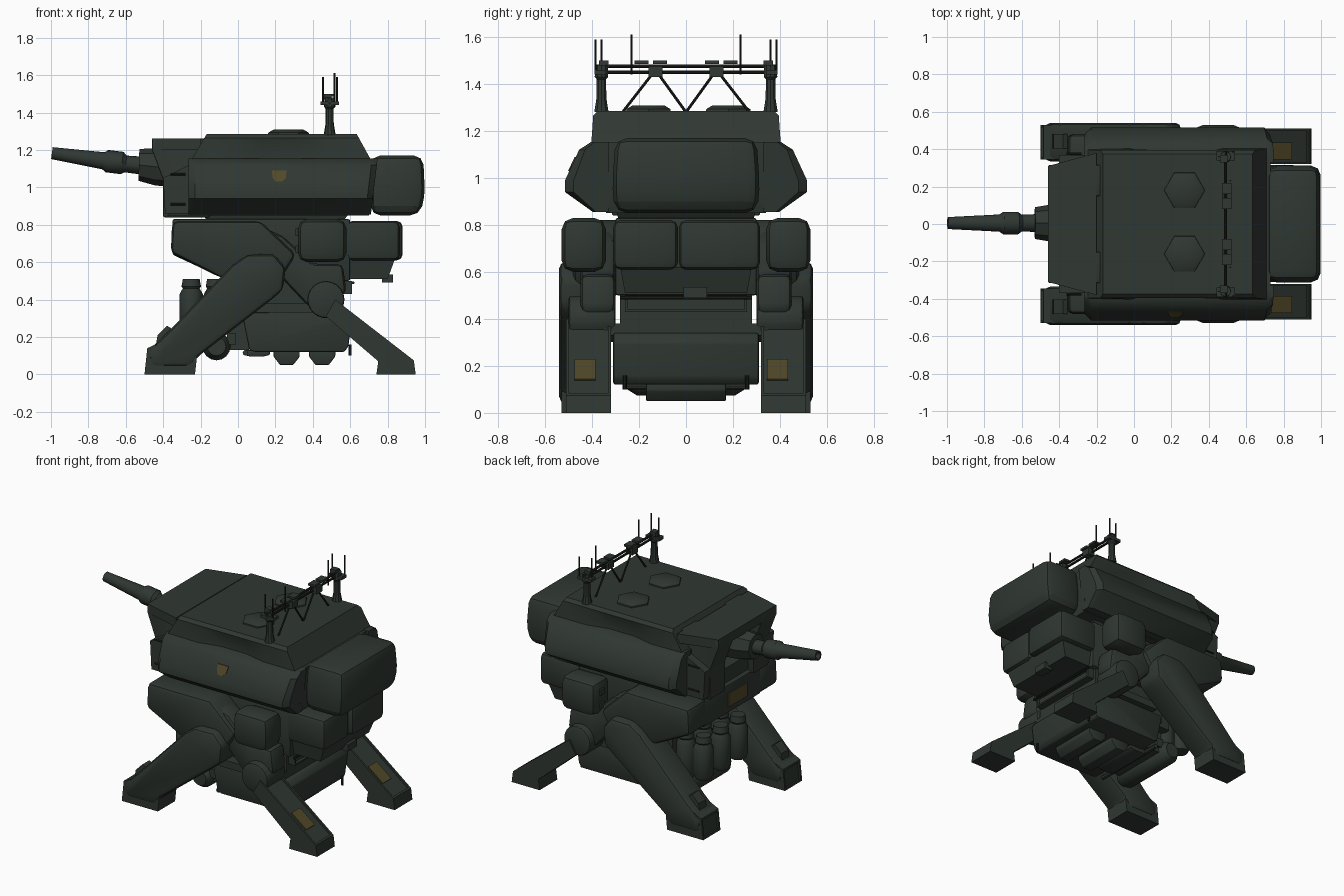
import bpy
import bmesh
import math
from mathutils import Vector

if "Cube" in bpy.data.objects:
    bpy.data.objects.remove(bpy.data.objects["Cube"], do_unlink=True)


def material(name, color):
    mat = bpy.data.materials.new(name)
    mat.use_nodes = True
    mat.diffuse_color = (*color, 1)
    shader = next(n for n in mat.node_tree.nodes if n.type == "BSDF_PRINCIPLED")
    shader.inputs["Base Color"].default_value = (*color, 1)
    shader.inputs["Roughness"].default_value = 0.8
    return mat


GREEN = material("dark_green_armour", (0.029, 0.039, 0.032))
BLACK = material("dark_metal", (0.014, 0.017, 0.014))
MUSTARD = material("mustard_marking", (0.085, 0.066, 0.022))


def finish(name, bm, mat=GREEN, bevel=0, mirror=False, recess=None):
    """Bevel, optionally sink one face, and turn a bmesh into an object."""
    bmesh.ops.recalc_face_normals(bm, faces=bm.faces)
    if bevel:
        bmesh.ops.bevel(bm, geom=bm.edges[:], offset=bevel, segments=2, profile=0.5,
                        affect="EDGES", clamp_overlap=True)
    if recess:
        direction, rim, depth = recess
        bm.normal_update()
        face = max(bm.faces, key=lambda f: f.normal.dot(Vector(direction)))
        push = face.normal * -depth
        bmesh.ops.inset_region(bm, faces=[face], thickness=rim)
        floor = bmesh.ops.extrude_face_region(bm, geom=[face])["geom"]
        bmesh.ops.delete(bm, geom=[face], context="FACES_ONLY")
        bmesh.ops.translate(bm, vec=push,
                            verts=[v for v in floor if isinstance(v, bmesh.types.BMVert)])
        bmesh.ops.recalc_face_normals(bm, faces=bm.faces)
    mesh = bpy.data.meshes.new(name)
    bm.to_mesh(mesh)
    bm.free()
    mesh.materials.append(mat)
    obj = bpy.data.objects.new(name, mesh)
    bpy.context.collection.objects.link(obj)
    if mirror:
        obj.modifiers.new("mirror_sides", "MIRROR").use_axis = (False, True, False)
    bpy.ops.object.select_all(action="DESELECT")
    obj.select_set(True)
    bpy.context.view_layer.objects.active = obj
    bpy.ops.object.shade_smooth_by_angle(angle=math.radians(35))


def loft(name, rings, **options):
    """Join closed rings of points and cap both ends."""
    bm = bmesh.new()
    loops = [[bm.verts.new(p) for p in ring] for ring in rings]
    for low, high in zip(loops, loops[1:]):
        for i in range(len(low)):
            j = (i + 1) % len(low)
            bm.faces.new((low[i], low[j], high[j], high[i]))
    bm.faces.new(loops[0])
    bm.faces.new(loops[-1])
    finish(name, bm, **options)


def prism(name, profile, y0, y1, **options):
    """Extrude an x-z profile across y."""
    loft(name, [[(x, y, z) for x, z in profile] for y in (y0, y1)], **options)


def block(name, x, y, z, **options):
    prism(name, [(x[0], z[0]), (x[1], z[0]), (x[1], z[1]), (x[0], z[1])], *y, **options)


def frustum(name, *levels, **options):
    """Stack rectangles given as x0, x1, half width, height."""
    loft(name, [[(a, -w, z), (b, -w, z), (b, w, z), (a, w, z)]
                for a, b, w, z in levels], **options)


def turned(name, stations, sides=20, **options):
    """Rings of (point, radius) around the line from first to last point."""
    axis = Vector(stations[-1][0]) - Vector(stations[0][0])
    turn = axis.to_track_quat("Z", "Y")
    angles = [math.tau * i / sides for i in range(sides)]
    loft(name, [[Vector(p) + turn @ Vector((r * math.cos(a), r * math.sin(a), 0))
                 for a in angles] for p, r in stations], **options)


def rod(name, a, b, r, sides=8, **options):
    turned(name, [(a, r), (b, r)], sides, **options)


# Turret body and rear bustle
frustum("turret_base", (-.38, .7, .34, .85), (-.26, .72, .36, .92), (-.26, .73, .36, 1.15))
frustum("rear_bustle", (.71, .97, .3, .85), (.71, 1, .315, .95), (.71, .99, .3, 1.17), bevel=.06)
frustum("turret_ring", (-.15, .55, .28, .8), (-.2, .6, .3, .87))

# Roof with sloping ends and a scoop sunk into each side
roof_rings = []
for x, low, mid, slope in ((-.26, .4, .395, .6), (-.02, .405, .4, 0), (.13, .37, .365, 0),
                           (.32, .37, .365, 0), (.47, .405, .4, 0), (.72, .405, .4, -.55)):
    half = [(low, 1.13), (mid, 1.19), (.395, 1.265), (.375, 1.285)]
    outline = half + [(-y, z) for y, z in reversed(half)]
    roof_rings.append([(x + slope * (z - 1.13), y, z) for y, z in outline])
loft("turret_roof", roof_rings)

# Faceted side armour
section = [(.33, 1.153), (.404, 1.153), (.455, 1.12), (.515, .99), (.515, .94), (.396, .855),
           (.33, .855)]
loft("side_armour", [[(x + s * .12 * (z - 1.1), .33 + (y - .33) * k, z) for y, z in section]
     for x, k, s in ((-.265, .8, 0), (-.23, 1, 0), (.71, 1, 1), (.74, .8, 1))], mirror=True)
shield = [(.18, 1.09), (.26, 1.09), (.255, 1.05), (.235, 1.03), (.2, 1.03), (.185, 1.055)]
loft("shield_marking", [[(x, -.455 - (1.12 - z) * .4615 - lift, z) for x, z in shield]
     for lift in (-.002, .005)], mat=MUSTARD)

# Gun housing open at the front
prism("gun_cheek", [(-.46, 1.26), (-.15, 1.26), (-.15, .84), (-.4, .84), (-.4, 1.04), (-.46, 1.2)],
      .15, .315, mirror=True, bevel=.008)
loft("gun_housing_roof", [[(-.46, -.31, z), (-.2, -.38, z), (-.2, .38, z), (-.46, .31, z)]
     for z in (1.2, 1.262)])
prism("cheek_fairing", [(-.4, 1.05), (-.2, 1.15), (-.2, .86), (-.39, .86)], .3, .37, mirror=True)
block("gun_bay_floor", (-.36, -.1), (-.16, .16), (.84, .96))
for height in (.91, 1.07):
    rod("cheek_handle", (-.36, .375, height), (-.28, .375, height), .006, mat=BLACK, mirror=True)

# Gun
turned("mantlet", [((-.2, .005, 1.11), .12), ((-.44, .005, 1.11), .1), ((-.53, .005, 1.12), .085)], 8)
turned("gun_barrel", [((-.45, .005, 1.11), .05), ((-.6, .005, 1.125), .045),
       ((-.62, .005, 1.13), .06), ((-.7, .005, 1.14), .06), ((-.72, .005, 1.142), .046),
       ((-.995, .005, 1.183), .032)], recess=((-1, 0, 0), .01, .04))

# Roof hatches
for y in (-.16, .18):
    turned("roof_hatch", [((.27, y, 1.27), .112), ((.27, y, 1.293), .108), ((.27, y, 1.308), .08)], 6)

# Sensor mast frame
for z in (1.45, 1.475):
    rod("mast_crossbar", (.49, -.39, z), (.49, .39, z), .008, mat=BLACK)
turned("mast_post", [((.49, .36, 1.28), .032), ((.49, .36, 1.34), .022), ((.49, .36, 1.42), .021),
       ((.49, .36, 1.43), .03), ((.49, .36, 1.48), .028)], 10, mirror=True)
block("mast_head", (.44, .54), (.34, .39), (1.44, 1.46), mirror=True)
block("mast_cap", (.46, .5), (.33, .37), (1.47, 1.5), mirror=True)
for foot in (0, .27):
    rod("mast_brace", (.49, .13, 1.46), (.49, foot, 1.28), .006, mat=BLACK, mirror=True)
block("mast_sensor", (.47, .52), (.1, .16), (1.43, 1.475), mirror=True)
for y in (.11, .19):
    block("mast_lamp", (.47, .52), (y - .03, y + .03), (1.485, 1.5), mirror=True)
for x, y, top in ((.455, .36, 1.59), (.53, .385, 1.59), (.515, .232, 1.61)):
    rod("antenna", (x, y, 1.44), (x, y, top), .005, 6, mat=BLACK, mirror=True)

# Hull core and nose
prism("hull", [(-.35, .83), (.6, .83), (.6, .5), (-.05, .5), (-.35, .64)], -.3, .3, bevel=.01)
block("nose_marking", (-.356, -.348), (-.15, .05), (.68, .77), mat=MUSTARD)
block("hull_neck", (0, .56), (-.28, .28), (.3, .52))

# Rear stowage
block("rear_stowage_wide", (.58, .88), (-.03, .315), (.61, .82), bevel=.03)
block("rear_stowage_narrow", (.58, .865), (-.31, -.035), (.61, .82), bevel=.03)
frustum("rear_underside", (.58, .8, .26, .51), (.58, .84, .28, .62))
block("rear_camera", (.77, .83), (-.01, .09), (.49, .535))
block("rear_step", (.54, .61), (-.26, .26), (.43, .5), recess=((1, 0, 0), .015, .02))
rod("step_rail", (.615, -.28, .49), (.615, .28, .49), .008, mat=BLACK)
block("side_stowage", (.32, .58), (.34, .53), (.6, .83), mirror=True, bevel=.05)
for z in (.67, .76):
    block("stowage_latch", (.308, .33), (.43, .47), (z - .02, z + .02), mirror=True)

# Belly tank and the units under it
prism("belly_tank", [(.02, .33), (.06, .13), (.09, .12), (.57, .12), (.59, .15), (.61, .3), (.58, .34)],
      -.31, .31, bevel=.01)
block("belly_crossbeam", (.1, .56), (-.35, .35), (.33, .38))
for x, depth in ((.1, .095), (.26, .05), (.45, .05)):
    prism("belly_unit", [(x - .07, .13), (x - .07, .085 + depth * .2), (x - .035, depth),
          (x + .035, depth), (x + .07, .085 + depth * .2), (x + .07, .13)], -.17, .17, bevel=.006)
rod("belly_pipe", (.04, -.27, .115), (.04, .27, .115), .015)
rod("belly_probe", (.6, .26, .1), (.6, .26, .16), .008, mirror=True, mat=BLACK)

# Canisters hanging at the gun end
for y in (-.2, -.015, .17):
    for x, base in ((-.25, .22), (-.12, .2)):
        turned("canister", [((x, y, base), .05), ((x, y, base + .03), .062), ((x, y, .43), .062),
               ((x, y, .46), .045), ((x, y, .47), .052), ((x, y, .51), .045)], 14)
block("canister_rack", (-.08, .06), (-.26, .26), (.28, .54))
turned("lower_tank", [((-.115, -.25, .15), .05), ((-.115, -.21, .15), .075),
       ((-.115, .21, .15), .075), ((-.115, .25, .15), .05)], 16)
block("tank_bracket", (-.06, .06), (-.2, .2), (.13, .3))
block("tank_valve", (-.06, -.01), (.15, .22), (.16, .22), mirror=True)

# Gun-end legs
prism("hip_armour", [(-.35, .82), (.12, .82), (.31, .64), (.22, .5), (0, .5), (-.1, .52), (-.36, .65)],
      .27, .48, bevel=.03, mirror=True)
prism("large_lower_leg", [(-.48, .13), (-.4, .2), (-.03, .585), (.05, .64), (.19, .645), (.255, .57),
      (.24, .45), (.18, .4), (-.22, .09), (-.25, .04), (-.47, .04)], .335, .54, bevel=.03, mirror=True)
prism("large_foot", [(-.5, 0), (-.485, .14), (-.36, .2), (-.22, .09), (-.23, 0)], .345, .53,
      mirror=True, recess=((-1, 0, 0), .02, .012))
prism("ankle_block", [(-.44, .15), (-.43, .21), (-.38, .26), (-.33, .23), (-.33, .16)], .405, .48,
      mirror=True)

# Rear legs with channelled shins
prism("rear_thigh", [(.1, .8), (.24, .74), (.4, .59), (.56, .59), (.58, .44), (.44, .32), (.36, .38),
      (.2, .55)], .3, .45, bevel=.03, mirror=True)
rod("rear_knee", (.47, .3, .4), (.47, .5, .4), .1, 20, bevel=.02, mirror=True)
prism("rear_shin", [(.52, .4), (.94, .075), (.95, 0), (.74, 0), (.75, .07), (.47, .31)],
      .32, .51, mirror=True, recess=((.61, 0, .79), .018, .012))
for y in (-.43, .39):
    prism("shin_marking", [(.73, .2225), (.84, .1374), (.845, .144), (.735, .229)],
          y - .045, y + .045, mat=MUSTARD)
